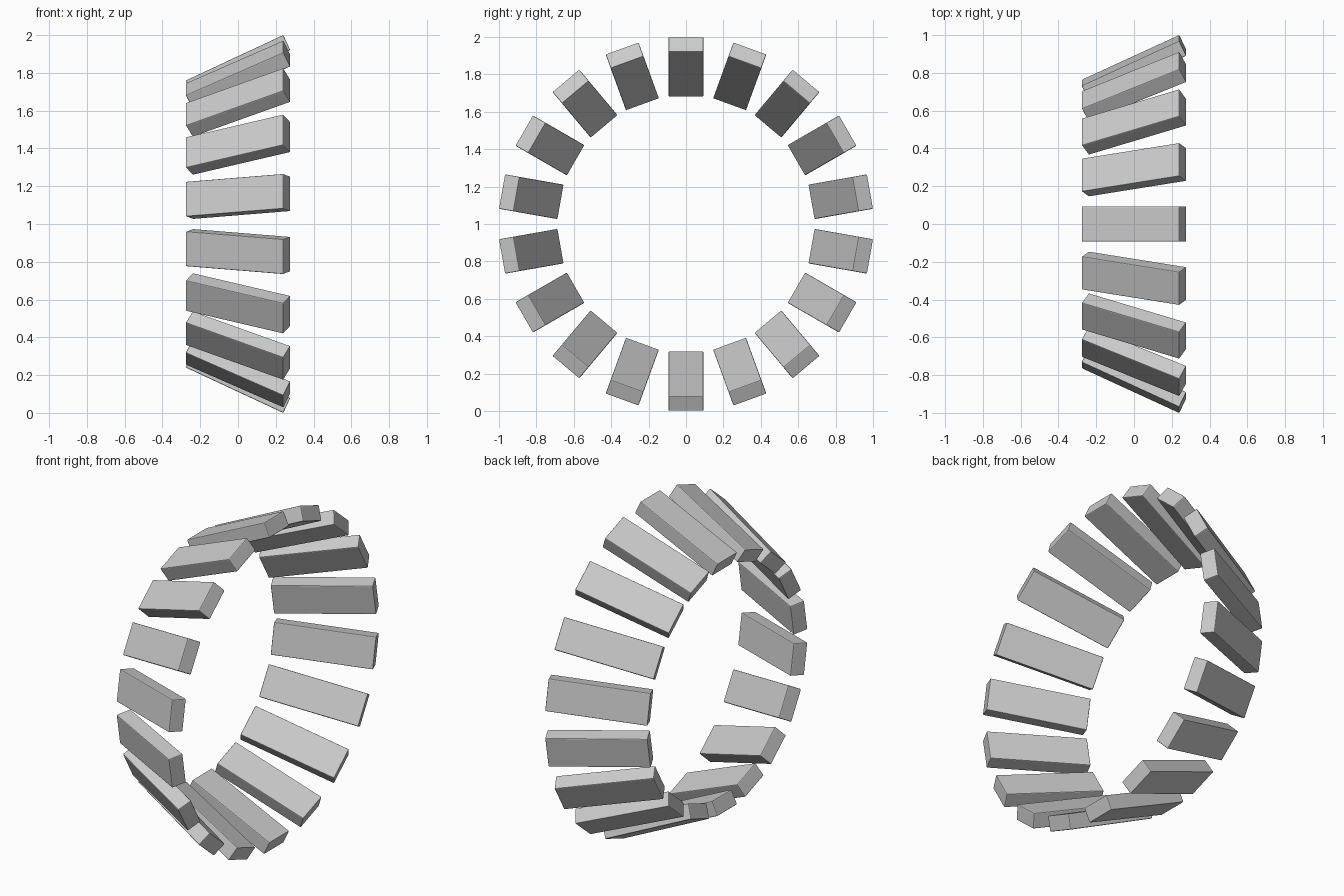
import bpy
from math import radians
from mathutils import Matrix, Vector

if "Cube" in bpy.data.objects:
    bpy.data.objects.remove(bpy.data.objects["Cube"])

COUNT = 18          # blocks around the ring
RADIUS = 0.84       # ring axis to block centre
SIZE = (0.57, 0.187, 0.088)
TILT = radians(-25)  # flares outward toward +x

# One ring block, shared by all copies
bpy.ops.mesh.primitive_cube_add(size=1)
first = bpy.context.object
first.data.transform(Matrix.Diagonal((*SIZE, 1)))
mesh = first.data
mesh.name = "ring_block"

for i in range(COUNT):
    block = first if i == 0 else bpy.data.objects.new("block", mesh)
    block.name = f"ring_block_{i + 1:02d}"
    if i:
        bpy.context.collection.objects.link(block)
    block.matrix_world = (Matrix.Translation(Vector((0, 0, 1)))
                          @ Matrix.Rotation(radians(360 / COUNT * i), 4, 'X')
                          @ Matrix.Translation(Vector((0, 0, RADIUS)))
                          @ Matrix.Rotation(TILT, 4, 'Y'))
    # Slightly softened edges
    bevel = block.modifiers.new("soft_edges", 'BEVEL')
    bevel.width = 0.005
    bevel.segments = 2
